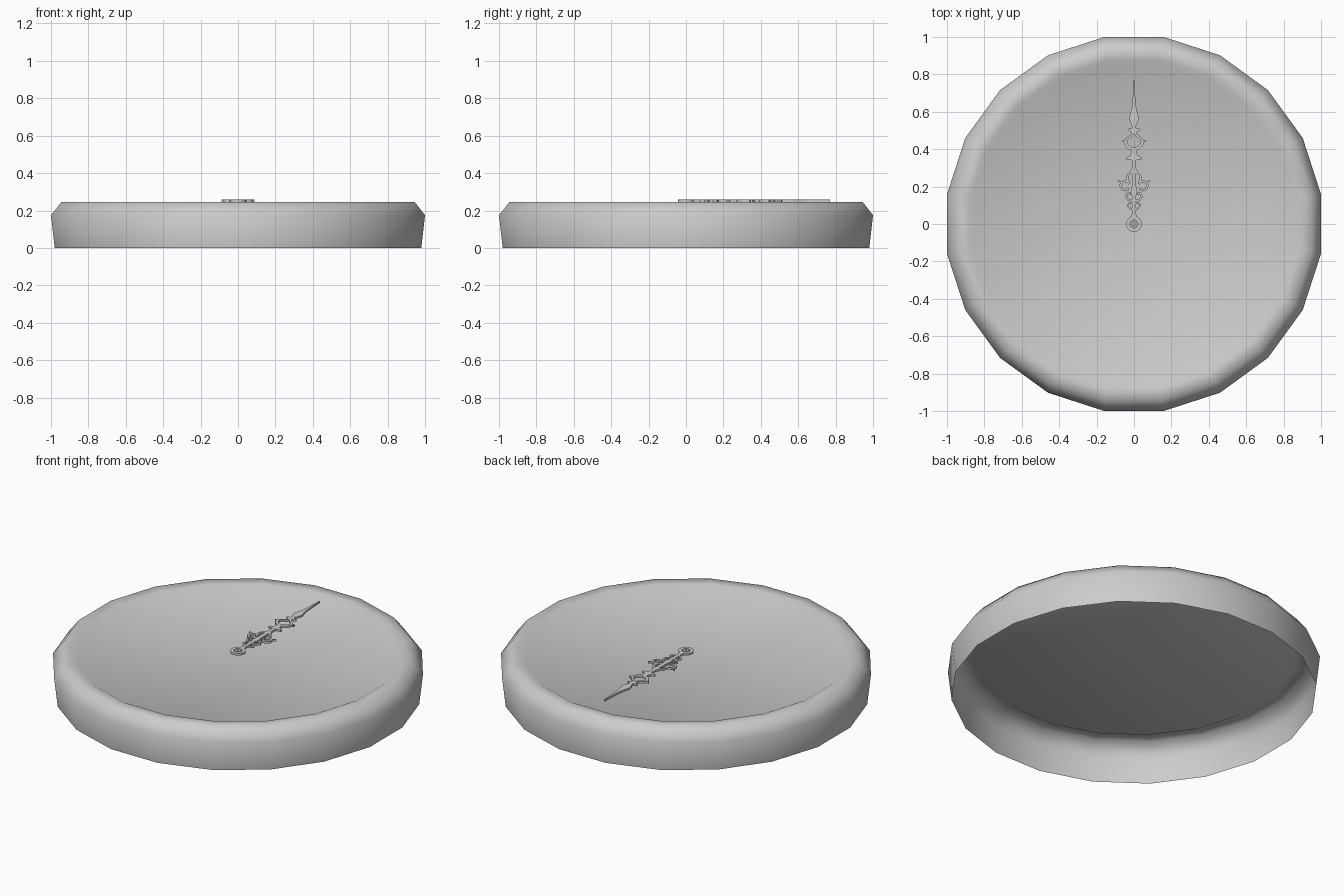
import bpy, bmesh, math
from mathutils import Vector

if "Cube" in bpy.data.objects:
    bpy.data.objects.remove(bpy.data.objects["Cube"])

SIDES = 20
Z_LOW, Z_HIGH = 0.246, 0.258


def make_material(name, rgb):
    mat = bpy.data.materials.new(name)
    mat.use_nodes = True
    mat.diffuse_color = (*rgb, 1)
    mat.node_tree.nodes["Principled BSDF"].inputs["Base Color"].default_value = (*rgb, 1)
    return mat


GREY = make_material("light_grey", (0.6, 0.6, 0.6))


def finish(name, bm, smooth=False):
    mesh = bpy.data.meshes.new(name)
    bm.to_mesh(mesh)
    bm.free()
    for poly in mesh.polygons:
        poly.use_smooth = smooth
    mesh.materials.append(GREY)
    obj = bpy.data.objects.new(name, mesh)
    bpy.context.collection.objects.link(obj)
    return obj


def extrude_up(bm, faces):
    geom = bmesh.ops.extrude_face_region(bm, geom=faces)["geom"]
    tops = [g for g in geom if isinstance(g, bmesh.types.BMVert)]
    bmesh.ops.translate(bm, verts=tops, vec=(0, 0, Z_HIGH - Z_LOW))
    bmesh.ops.recalc_face_normals(bm, faces=bm.faces[:])


def plate(name, outline):
    """Flat plate from a right-hand outline, mirrored across x = 0."""
    bm = bmesh.new()
    points = outline + [(-x, y) for x, y in reversed(outline) if x > 0]
    face = bm.faces.new([bm.verts.new((x, y, Z_LOW)) for x, y in points])
    extrude_up(bm, [face])
    return finish(name, bm)


def ribbon(name, path, width, closed=False, mirror=True):
    """Flat strip of even width along a path, with an optional mirrored twin."""
    bm = bmesh.new()
    path = [Vector(p) for p in path]
    n = len(path)
    for side in ((1, -1) if mirror else (1,)):
        pairs = []
        for i, p in enumerate(path):
            a = path[(i - 1) % n] if closed else path[max(i - 1, 0)]
            b = path[(i + 1) % n] if closed else path[min(i + 1, n - 1)]
            t = (b - a).normalized()
            off = Vector((-t.y, t.x)) * width / 2
            pairs.append([bm.verts.new((side * q.x, q.y, Z_LOW)) for q in (p + off, p - off)])
        for i in range(n if closed else n - 1):
            (a, b), (c, d) = pairs[i], pairs[(i + 1) % n]
            bm.faces.new((a, b, d, c))
    extrude_up(bm, bm.faces[:])
    return finish(name, bm)


def arc(cx, cy, r, start, end, steps):
    angles = [math.radians(start + (end - start) * i / steps) for i in range(steps + 1)]
    return [(cx + r * math.cos(a), cy + r * math.sin(a)) for a in angles]


# Open-bottomed case: wall, bevel, flat rim and sunken face
profile = [(0.98, 0), (1.0, 0.175), (0.945, 0.245), (0.88, 0.245), (0.85, 0.229)]
bm = bmesh.new()
rings = []
for r, z in profile:
    r /= math.cos(math.pi / SIDES)
    rings.append([bm.verts.new((r * math.cos(a), r * math.sin(a), z))
                  for a in ((i + 0.5) * math.tau / SIDES for i in range(SIDES))])
for low, high in zip(rings, rings[1:]):
    for i in range(SIDES):
        j = (i + 1) % SIDES
        bm.faces.new((low[i], low[j], high[j], high[i]))
bm.faces.new(rings[-1])
finish("case", bm, smooth=True)

# Hub of the hand: outer ring and centre pin
ribbon("hub_ring", arc(0, 0, 0.032, 0, 342, 19), 0.02, closed=True, mirror=False)
ribbon("hub_pin", arc(0, 0, 0.012, 0, 330, 11), 0.012, closed=True, mirror=False)

# Central stem with small collars
plate("stem", [(0.016, 0.036), (0.009, 0.06), (0.011, 0.15), (0.018, 0.17), (0.012, 0.2),
               (0.012, 0.26), (0.009, 0.34), (0.04, 0.345), (0.042, 0.355), (0.02, 0.365),
               (0.011, 0.4), (0, 0.4)])

# Scrollwork on the lower half of the hand
ribbon("lower_curl", [(0.008, 0.075), (0.022, 0.085), (0.034, 0.1), (0.026, 0.112),
                      (0.012, 0.108)], 0.01)
ribbon("lower_scroll", [(0.01, 0.125), (0.03, 0.13), (0.042, 0.145), (0.036, 0.162),
                        (0.018, 0.165)], 0.012)
ribbon("side_loop", arc(0.047, 0.205, 0.024, -140, 160, 14), 0.013)
ribbon("side_spur", [(0.066, 0.222), (0.076, 0.226), (0.086, 0.234)], 0.009)
ribbon("upper_scroll", [(0.03, 0.224), (0.036, 0.245), (0.03, 0.264), (0.016, 0.275),
                        (0.008, 0.295)], 0.012)

# Crescent crown on the upper half
ribbon("crown_arc", arc(0, 0.445, 0.045, -90, 5, 9), 0.017)
ribbon("crown_horn", [(0.04, 0.44), (0.052, 0.444), (0.063, 0.442)], 0.01)
ribbon("crown_arch", [(0.042, 0.448), (0.03, 0.462), (0.014, 0.472), (0.006, 0.49)], 0.013)

# Pointed leaf tip
plate("leaf_tip", [(0.007, 0.48), (0.014, 0.492), (0.032, 0.503), (0.03, 0.511), (0.011, 0.512),
                   (0.011, 0.525), (0.022, 0.55), (0.025, 0.572), (0.019, 0.595), (0.01, 0.63),
                   (0.006, 0.69), (0.002, 0.77)])
